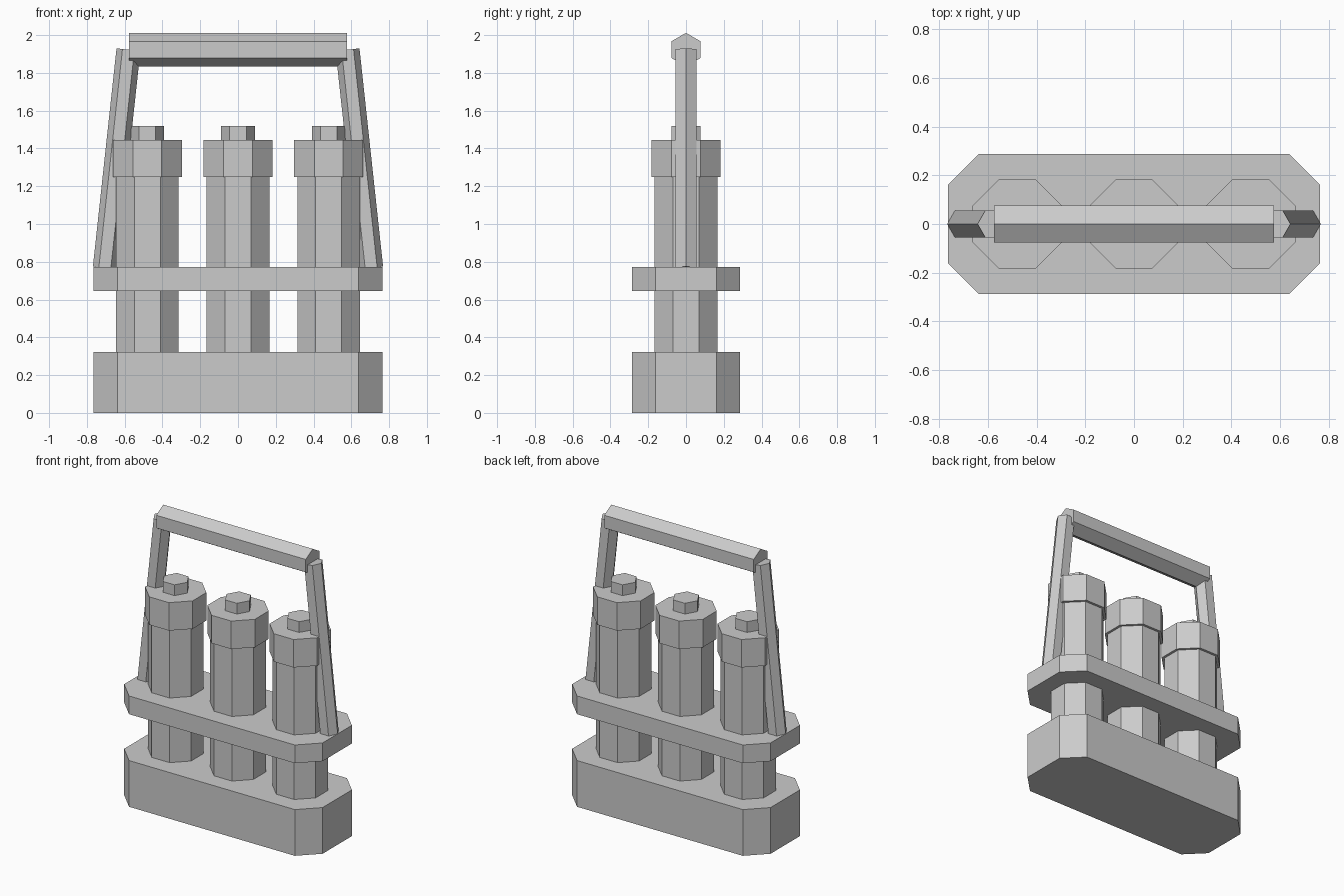
import bpy, bmesh, math
from mathutils import Vector, Matrix

cube = bpy.data.objects.get("Cube")
if cube:
    bpy.data.objects.remove(cube, do_unlink=True)

GREY = (0.6, 0.6, 0.6, 1.0)
grey = bpy.data.materials.new("plain grey")
grey.use_nodes = True
grey.diffuse_color = GREY
grey.node_tree.nodes["Principled BSDF"].inputs["Base Color"].default_value = GREY


def add_object(name, bm):
    bmesh.ops.recalc_face_normals(bm, faces=bm.faces)
    mesh = bpy.data.meshes.new(name)
    bm.to_mesh(mesh)
    bm.free()
    mesh.materials.append(grey)
    obj = bpy.data.objects.new(name, mesh)
    bpy.context.collection.objects.link(obj)
    return obj


def prism(name, start, end, sides, apothem, turn=0.0):
    """Regular prism between two points, measured across its flats."""
    start, end = Vector(start), Vector(end)
    axis = end - start
    # Local y stays on world y so the flats line up with the model
    z = axis.normalized()
    y = Vector((0, 1, 0)) if abs(z.y) < 0.9 else Vector((1, 0, 0))
    x = y.cross(z).normalized()
    frame = Matrix((x, y, z)).transposed().to_4x4()
    radius = apothem / math.cos(math.pi / sides)
    bm = bmesh.new()
    bmesh.ops.create_cone(
        bm, cap_ends=True, segments=sides, radius1=radius, radius2=radius,
        depth=axis.length,
        matrix=Matrix.Translation((start + end) / 2) @ frame
        @ Matrix.Rotation(turn, 4, "Z"))
    return add_object(name, bm)


def chamfered_slab(name, half_x, half_y, cut, bottom, top):
    """Rectangular slab with its four upright corners cut off."""
    bm = bmesh.new()
    bmesh.ops.create_cube(bm, size=2)
    bmesh.ops.scale(bm, vec=(half_x, half_y, (top - bottom) / 2), verts=bm.verts)
    bmesh.ops.translate(bm, vec=(0, 0, (top + bottom) / 2), verts=bm.verts)
    upright = [e for e in bm.edges
               if abs(e.verts[0].co.z - e.verts[1].co.z) > 0.01]
    bmesh.ops.bevel(bm, geom=upright, offset=cut, segments=1, affect="EDGES")
    return add_object(name, bm)


# Base and holding tray
chamfered_slab("base", 0.765, 0.287, 0.126, 0.0, 0.322)
chamfered_slab("tray", 0.765, 0.287, 0.126, 0.645, 0.772)

# Three canisters, each with a cap and a hexagonal stud
EIGHTH = math.pi / 8
for label, x in (("right", -0.48), ("middle", 0.0), ("left", 0.48)):
    prism(label + "_canister", (x, 0, 0.30), (x, 0, 1.26), 8, 0.166, EIGHTH)
    prism(label + "_cap", (x, 0, 1.25), (x, 0, 1.445), 8, 0.183, EIGHTH)
    # Corners of the stud point to the front and back
    prism(label + "_stud", (x, 0, 1.44), (x, 0, 1.52), 6, 0.077, math.pi / 2)

# Leaning handle posts
for label, side in (("right", -1), ("left", 1)):
    prism(label + "_handle_post", (side * 0.705, 0, 0.768),
          (side * 0.58, 0, 1.923), 6, 0.055, math.pi / 2)

# Grip across the top, corners front and back
prism("handle_grip", (-0.576, 0, 1.923), (0.576, 0, 1.923), 6, 0.077, math.pi / 2)
